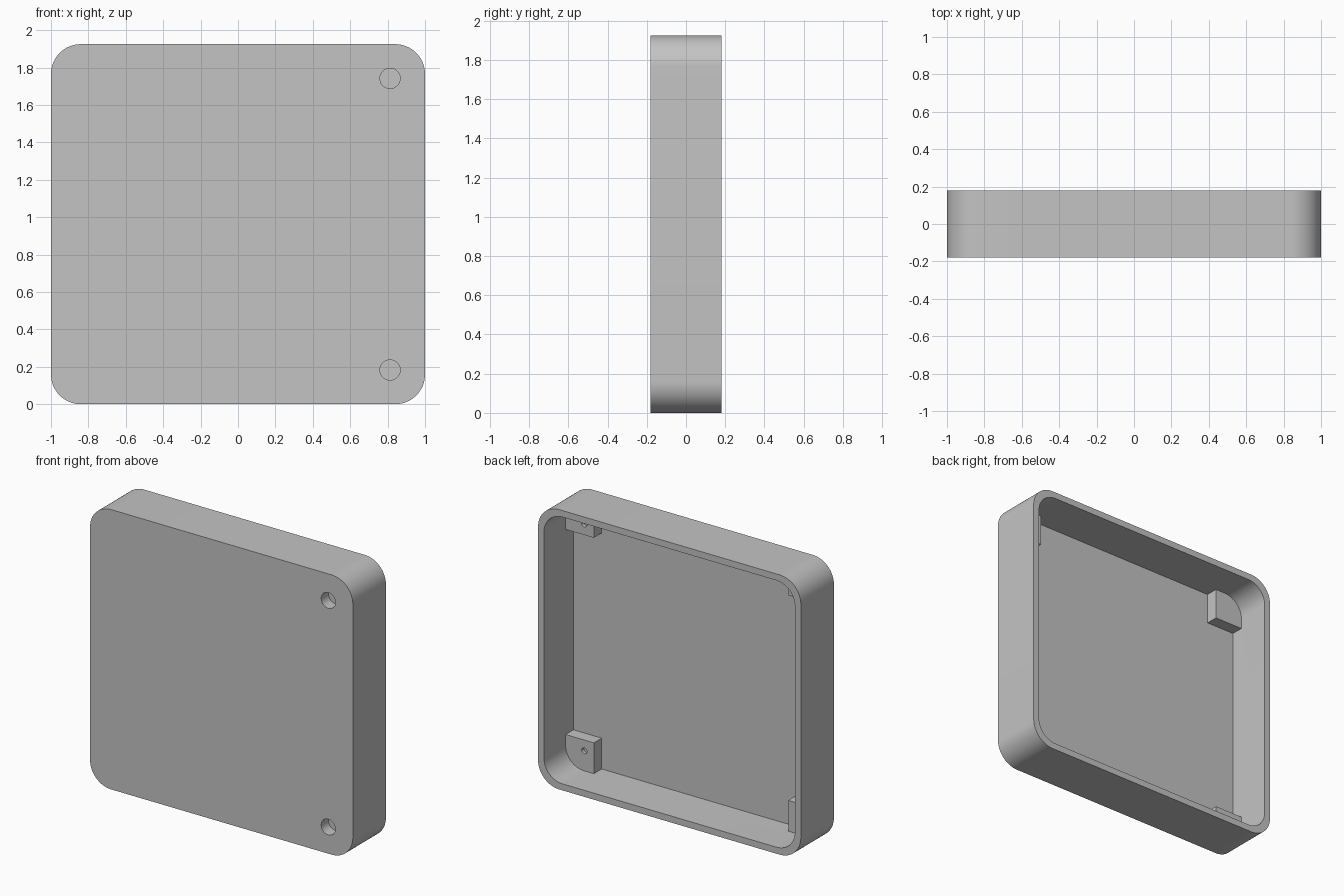
import bpy
import bmesh
from math import sin, cos, pi
from mathutils import Matrix, Vector

cube = bpy.data.objects.get("Cube")
if cube:
    bpy.data.objects.remove(cube, do_unlink=True)

HALF_W, HEIGHT, HALF_D = 1.0, 1.925, 0.18
MID = HEIGHT / 2
WALL, RADIUS = 0.045, 0.16
FLOOR_Y, BOSS_Y = -0.14, -0.055
HOLE_X, HOLE_Z, BOSS_EDGE = 0.813, 0.183, 0.74

grey = bpy.data.materials.new("plain grey")
grey.use_nodes = True
colour = (0.55, 0.55, 0.55, 1)
grey.diffuse_color = colour
grey.node_tree.nodes["Principled BSDF"].inputs["Base Color"].default_value = colour


def add_object(name, bm):
    bmesh.ops.recalc_face_normals(bm, faces=bm.faces)
    mesh = bpy.data.meshes.new(name)
    bm.to_mesh(mesh)
    bm.free()
    mesh.materials.append(grey)
    obj = bpy.data.objects.new(name, mesh)
    bpy.context.collection.objects.link(obj)
    return obj


def rounded_slab(name, half_w, half_h, radius, y0, y1, steps=16):
    """Rounded rectangle in the xz plane, extruded along y."""
    bm = bmesh.new()
    verts = []
    for corner, (sx, sz) in enumerate([(1, 1), (-1, 1), (-1, -1), (1, -1)]):
        for i in range(steps + 1):
            a = (corner + i / steps) * pi / 2
            verts.append(bm.verts.new((sx * (half_w - radius) + radius * cos(a), y0,
                                       MID + sz * (half_h - radius) + radius * sin(a))))
    face = bm.faces.new(verts)
    side = bmesh.ops.extrude_face_region(bm, geom=[face])
    moved = [v for v in side["geom"] if isinstance(v, bmesh.types.BMVert)]
    bmesh.ops.translate(bm, verts=moved, vec=(0, y1 - y0, 0))
    return add_object(name, bm)


def box(name, low, high):
    low, high = Vector(low), Vector(high)
    bm = bmesh.new()
    bmesh.ops.create_cube(bm, size=1, matrix=Matrix.Translation((low + high) / 2)
                          @ Matrix.Diagonal((*(high - low), 1)))
    return add_object(name, bm)


def cylinder(name, x, z, radius, y0, y1):
    bm = bmesh.new()
    bmesh.ops.create_cone(bm, cap_ends=True, segments=48, radius1=radius, radius2=radius,
                          depth=y1 - y0, matrix=Matrix.Translation((x, (y0 + y1) / 2, z))
                          @ Matrix.Rotation(pi / 2, 4, "X"))
    return add_object(name, bm)


def cut(target, cutter):
    mod = target.modifiers.new("cut", "BOOLEAN")
    mod.operation = "DIFFERENCE"
    mod.solver = "EXACT"
    mod.object = cutter
    bpy.context.view_layer.objects.active = target
    bpy.ops.object.modifier_apply(modifier=mod.name)
    bpy.data.objects.remove(cutter, do_unlink=True)


# Case: closed front, open back
case = rounded_slab("case_shell", HALF_W, MID, RADIUS, -HALF_D, HALF_D)
cavity = rounded_slab("cavity_cutter", HALF_W - WALL, MID - WALL, RADIUS - 0.02,
                      FLOOR_Y, HALF_D + 0.1)

# Four corner bosses, left standing by trimming the cavity
for sx in (-1, 1):
    for sz in (-1, 1):
        xs = sorted((sx * BOSS_EDGE, sx * 1.1))
        zs = sorted((MID + sz * (MID - 0.257), MID + sz * (MID + 0.1)))
        cut(cavity, box("boss_block", (xs[0], FLOOR_Y - 0.1, zs[0]), (xs[1], BOSS_Y, zs[1])))
cut(case, cavity)

# Round front recesses and small blind holes in the left bosses
for z in (HOLE_Z, HEIGHT - HOLE_Z):
    cut(case, cylinder("recess_cutter", HOLE_X, z, 0.054, -HALF_D - 0.1, -0.1))
    cut(case, cylinder("pin_hole_cutter", HOLE_X, z, 0.02, BOSS_Y - 0.025, BOSS_Y + 0.1))

bpy.ops.object.select_all(action="DESELECT")
case.select_set(True)
bpy.context.view_layer.objects.active = case
bpy.ops.object.shade_smooth_by_angle(angle=pi / 6)
